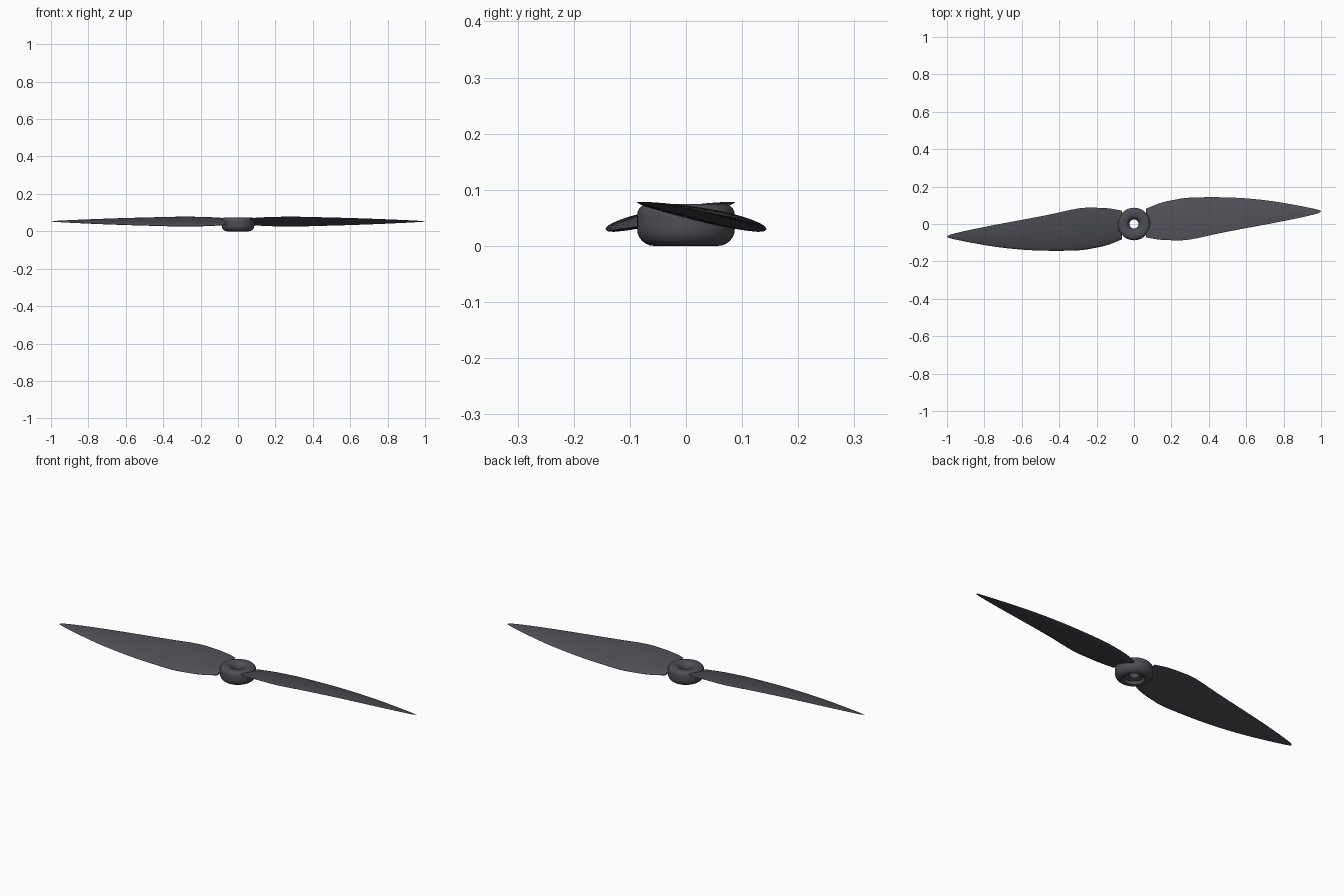
import bpy, bmesh, math
from mathutils import Matrix

cube = bpy.data.objects.get("Cube")
if cube:
    bpy.data.objects.remove(cube, do_unlink=True)

charcoal = bpy.data.materials.new("charcoal plastic")
charcoal.use_nodes = True
COLOUR = (0.075, 0.075, 0.09, 1)
charcoal.diffuse_color = COLOUR
charcoal.node_tree.nodes["Principled BSDF"].inputs["Base Color"].default_value = COLOUR


def finish(name, bm, angle):
    bmesh.ops.recalc_face_normals(bm, faces=bm.faces)
    mesh = bpy.data.meshes.new(name)
    bm.to_mesh(mesh)
    bm.free()
    mesh.materials.append(charcoal)
    obj = bpy.data.objects.new(name, mesh)
    bpy.context.collection.objects.link(obj)
    bpy.ops.object.select_all(action='DESELECT')
    obj.select_set(True)
    bpy.context.view_layer.objects.active = obj
    bpy.ops.object.shade_smooth_by_angle(angle=math.radians(angle))
    return obj


def loft(bm, rings, closed=False):
    """Skin a list of equally long vertex rings."""
    pairs = zip(rings, rings[1:] + rings[:1]) if closed else zip(rings, rings[1:])
    for a, b in pairs:
        for i in range(len(a)):
            j = (i + 1) % len(a)
            bm.faces.new((a[i], a[j], b[j], b[i]))


def smooth_stations(keys, steps):
    """Catmull-Rom interpolation through the stations."""
    out = []
    for i in range(len(keys) - 1):
        p = [keys[max(0, min(len(keys) - 1, i + k))] for k in (-1, 0, 1, 2)]
        for s in range(steps):
            t = s / steps
            out.append([b + t * (c - a) / 2 + t * t * (2 * a - 5 * b + 4 * c - d) / 2
                        + t ** 3 * (3 * b - a - 3 * c + d) / 2 for a, b, c, d in zip(*p)])
    return out + [list(keys[-1])]


# Blade: span position, leading edge y, trailing edge y
STATIONS = [(0.065, 0.082, -0.072), (0.14, 0.112, -0.084), (0.22, 0.13, -0.087),
            (0.30, 0.141, -0.083), (0.46, 0.143, -0.049), (0.60, 0.137, -0.022),
            (0.74, 0.122, 0.004), (0.87, 0.100, 0.030), (0.95, 0.084, 0.048),
            (0.985, 0.076, 0.058), (1.0, 0.070, 0.067)]
MID_Z = 0.053
PITCH = 0.225
HALF = 14


def airfoil(x, lead, trail):
    """Closed cambered section, rounded at the leading edge."""
    chord = lead - trail
    ring = []
    for i in range(2 * HALF):
        a = math.pi * i / HALF
        c = (1 - math.cos(a)) / 2
        thick = 0.27 * math.sqrt(c) * (1 - c) ** 0.9 + 0.012 * math.sqrt(max(0, c * (1 - c)))
        side = 1 if i < HALF else -1
        z = MID_Z + PITCH * chord * (c - 0.5)
        z += chord * (0.5 * side * thick * 0.85 + 0.06 * c * (1 - c))
        ring.append((x, lead - chord * c, z))
    return ring


for name, turn in (("left_blade", 0), ("right_blade", math.pi)):
    bm = bmesh.new()
    rings = [[bm.verts.new(p) for p in airfoil(*s)] for s in smooth_stations(STATIONS, 4)]
    loft(bm, rings)
    bm.faces.new(rings[0])
    bm.faces.new(rings[-1])
    bm.transform(Matrix.Rotation(turn, 4, 'Z'))
    finish(name, bm, 40)

# Hub: rounded ring turned around the shaft hole, dished on both ends
corners = [(0.087, 0.0, 0.030), (0.087, 0.075, 0.020)]
profile = [(0.024, 0.022), (0.045, 0.016), (0.050, 0.002), (0.054, 0.0)]
for r, z, rad in corners:
    sign = 1 if z == 0 else -1
    for k in range(7):
        a = math.pi / 2 * (k / 6 if sign == 1 else 1 - k / 6)
        profile.append((r - rad + rad * math.sin(a), z + sign * rad * (1 - math.cos(a))))
profile += [(0.048, 0.075), (0.040, 0.072), (0.033, 0.066), (0.027, 0.058), (0.024, 0.050)]

bm = bmesh.new()
SIDES = 48
rings = [[bm.verts.new((r * math.cos(2 * math.pi * i / SIDES),
                        r * math.sin(2 * math.pi * i / SIDES), z)) for i in range(SIDES)]
         for r, z in profile]
loft(bm, rings, closed=True)
finish("hub", bm, 40)
